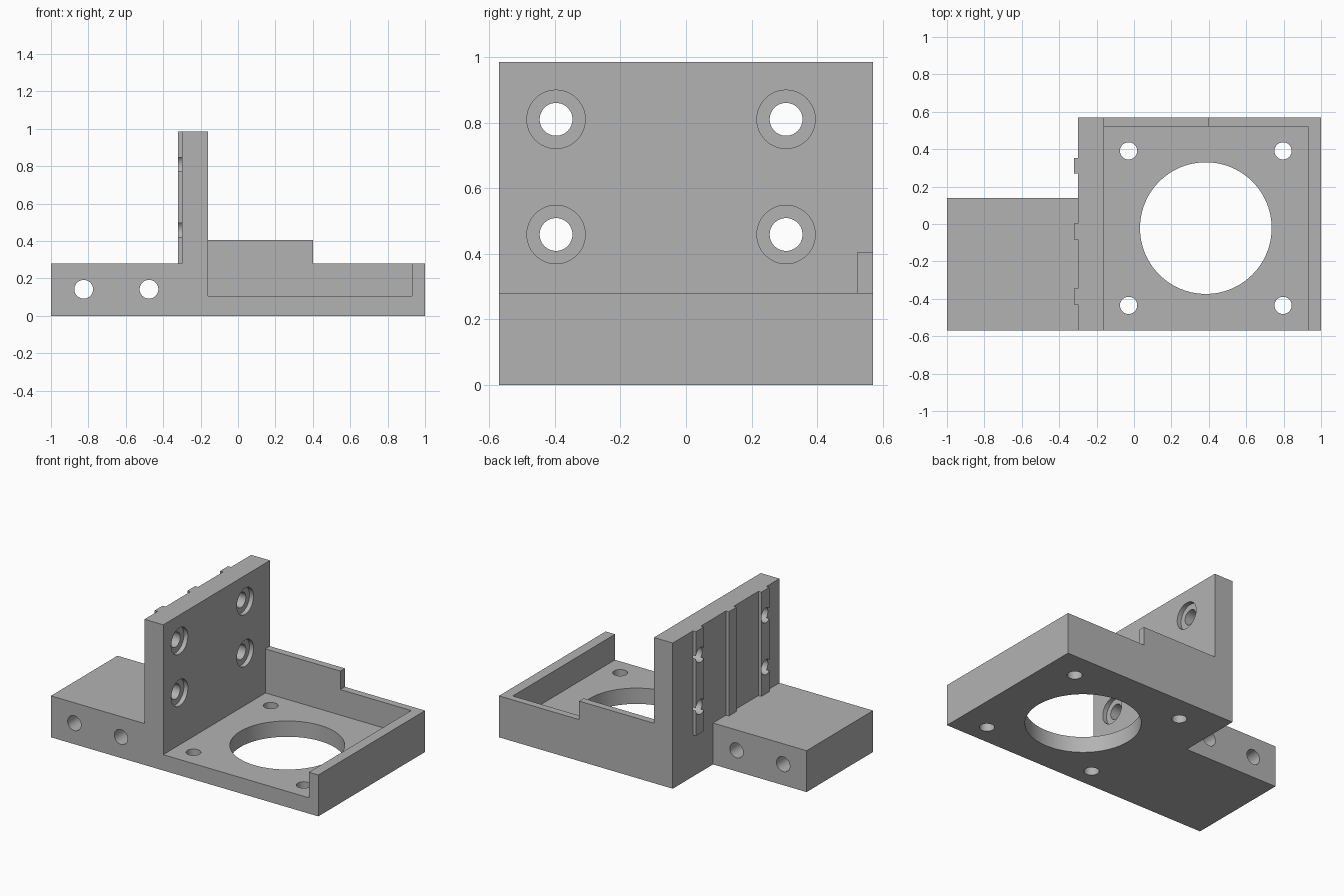
import bpy, bmesh
from math import radians
from mathutils import Matrix, Vector

cube = bpy.data.objects.get("Cube")
if cube:
    bpy.data.objects.remove(cube, do_unlink=True)

grey = bpy.data.materials.new("plain grey")
grey.use_nodes = True
COLOUR = (0.45, 0.45, 0.45, 1)
grey.diffuse_color = COLOUR
grey.node_tree.nodes["Principled BSDF"].inputs["Base Color"].default_value = COLOUR


def finish(name, bm):
    bmesh.ops.recalc_face_normals(bm, faces=bm.faces)
    mesh = bpy.data.meshes.new(name)
    bm.to_mesh(mesh)
    bm.free()
    mesh.materials.append(grey)
    ob = bpy.data.objects.new(name, mesh)
    bpy.context.collection.objects.link(ob)
    return ob


def box(name, x, y, z):
    bm = bmesh.new()
    bmesh.ops.create_cube(bm, size=1)
    for v in bm.verts:
        v.co = [a[0] if c < 0 else a[1] for a, c in zip((x, y, z), v.co)]
    return finish(name, bm)


def rod(name, centre, axis, radius, length, sides=48):
    bm = bmesh.new()
    turn = Vector((0, 0, 1)).rotation_difference(Vector(axis)).to_matrix().to_4x4()
    bmesh.ops.create_cone(bm, cap_ends=True, segments=sides, radius1=radius,
                          radius2=radius, depth=length,
                          matrix=Matrix.Translation(centre) @ turn)
    return finish(name, bm)


def combine(body, tool, operation):
    tool.hide_render = True
    mod = body.modifiers.new(operation, 'BOOLEAN')
    mod.operation, mod.solver, mod.object = operation, 'EXACT', tool
    bpy.context.view_layer.objects.active = body
    bpy.ops.object.modifier_apply(modifier=mod.name)
    bpy.data.objects.remove(tool, do_unlink=True)


# Stepped front profile, extruded through the full depth
profile = [(-1, 0), (1, 0), (1, .28), (.4, .28), (.4, .405), (-.16, .405),
           (-.16, .985), (-.3, .985), (-.3, .28), (-1, .28)]
bm = bmesh.new()
face = bm.faces.new([bm.verts.new((x, -.57, z)) for x, z in profile])
side = bmesh.ops.extrude_face_region(bm, geom=[face])
bmesh.ops.translate(bm, vec=(0, 1.14, 0),
                    verts=[g for g in side["geom"] if isinstance(g, bmesh.types.BMVert)])
bracket = finish("motor_mount_bracket", bm)

# Open-fronted tray and the corner missing behind the side block
combine(bracket, box("tray_pocket", (-.16, .93), (-1, .522), (.107, 1.5)), 'DIFFERENCE')
combine(bracket, box("corner_notch", (-1.5, -.3), (.14, 1), (-.5, .5)), 'DIFFERENCE')

# Locating ribs on the upright plate
for y in (-.388, -.04, .312):
    combine(bracket, box("rib", (-.322, -.28), (y - .042, y + .042), (.28, .985)), 'UNION')

# Counterbored bolt holes in the upright plate
for y in (-.396, .305):
    for z in (.459, .81):
        combine(bracket, rod("bolt_hole", (-.2, y, z), (1, 0, 0), .05, .6), 'DIFFERENCE')
        combine(bracket, rod("counterbore", (-.14, y, z), (1, 0, 0), .089, .1), 'DIFFERENCE')

# Large opening and corner screw holes in the tray floor
combine(bracket, rod("floor_opening", (.384, -.022, 0), (0, 0, 1), .352, .6, 96), 'DIFFERENCE')
for x in (-.029, .797):
    for y in (-.435, .391):
        combine(bracket, rod("screw_hole", (x, y, 0), (0, 0, 1), .046, .6), 'DIFFERENCE')

# Cross holes through the side block
for x in (-.825, -.476):
    combine(bracket, rod("cross_hole", (x, -.2, .142), (0, 1, 0), .05, 1.2), 'DIFFERENCE')

bpy.ops.object.select_all(action='DESELECT')
bracket.select_set(True)
bpy.context.view_layer.objects.active = bracket
bpy.ops.object.shade_smooth_by_angle(angle=radians(30))
